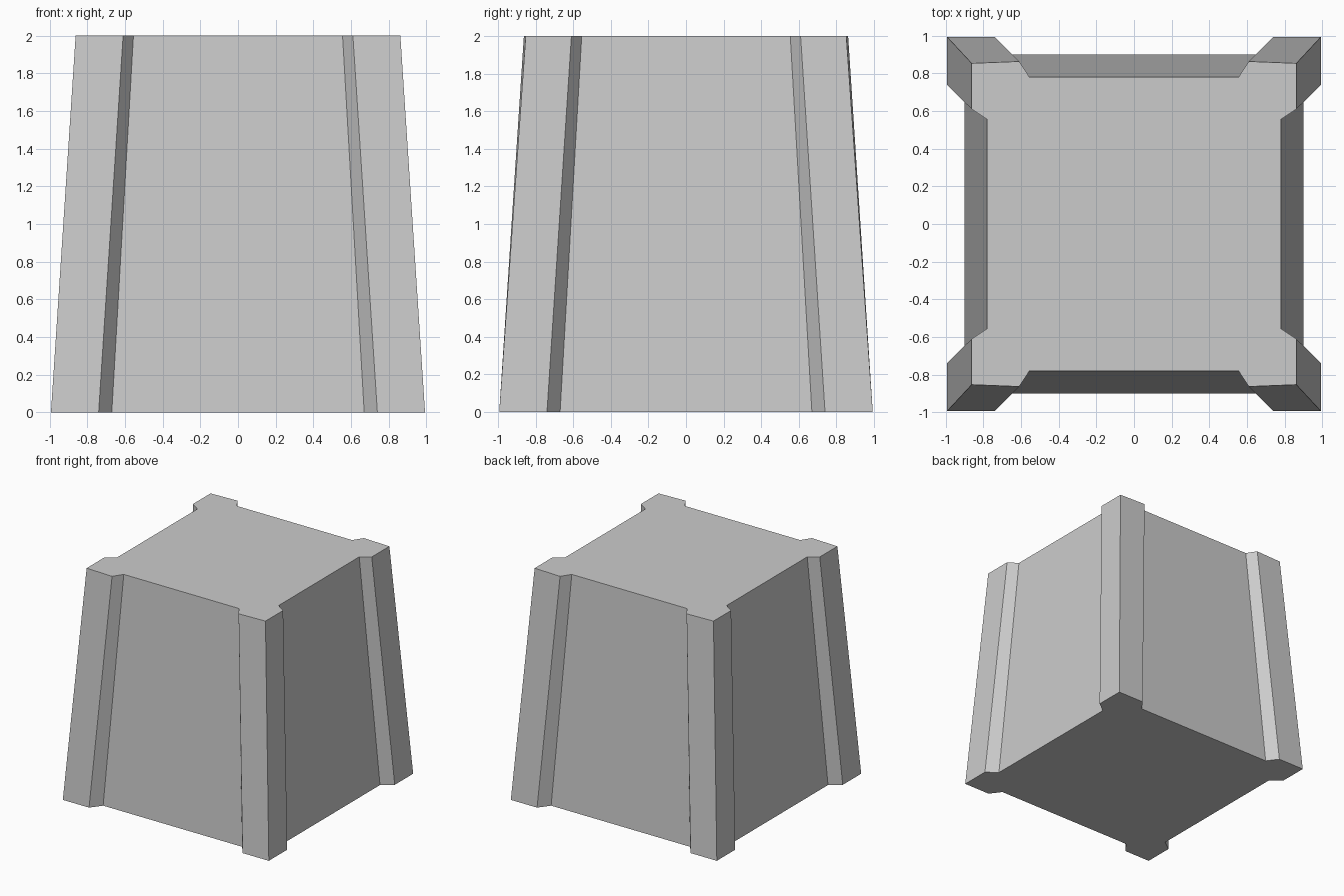
import bpy, bmesh

if "Cube" in bpy.data.objects:
    bpy.data.objects.remove(bpy.data.objects["Cube"])

HEIGHT = 2.0
# One corner of the outline, from the right side round to the back side
BOTTOM = [(0.90, 0.67), (0.993, 0.74), (0.993, 0.994), (0.74, 0.994), (0.67, 0.90)]
TOP = [(0.78, 0.555), (0.862, 0.61), (0.862, 0.853), (0.61, 0.863), (0.555, 0.78)]


def outline(corner):
    """Mirror the corner into four, keeping counter-clockwise order."""
    pts = []
    for sx, sy in ((1, 1), (-1, 1), (-1, -1), (1, -1)):
        quarter = [(sx * x, sy * y) for x, y in corner]
        pts += quarter if sx * sy > 0 else quarter[::-1]
    return pts


# Tapered block with raised corner posts and recessed side panels
bm = bmesh.new()
low = [bm.verts.new((x, y, 0)) for x, y in outline(BOTTOM)]
high = [bm.verts.new((x, y, HEIGHT)) for x, y in outline(TOP)]
n = len(low)
for i in range(n):
    j = (i + 1) % n
    bm.faces.new((low[i], low[j], high[j], high[i]))
bm.faces.new(high)
bm.faces.new(low[::-1])
bmesh.ops.recalc_face_normals(bm, faces=bm.faces)

mesh = bpy.data.meshes.new("tapered_block")
bm.to_mesh(mesh)
bm.free()
block = bpy.data.objects.new("tapered_block", mesh)
bpy.context.collection.objects.link(block)
